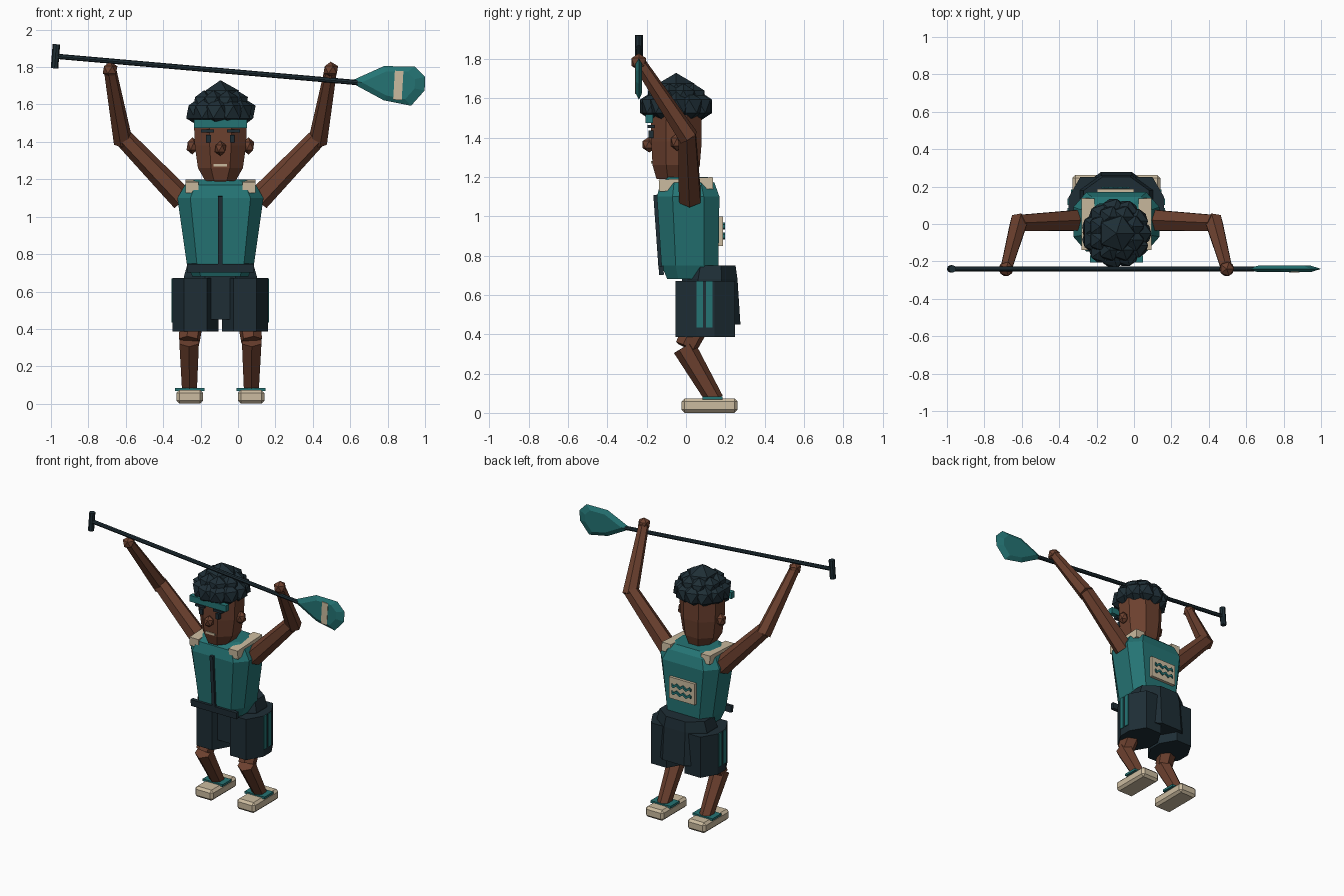
import bpy, bmesh, math
from math import pi, sin, cos
from mathutils import Vector, Matrix

cube = bpy.data.objects.get("Cube")
if cube:
    bpy.data.objects.remove(cube, do_unlink=True)


def material(name, rgb):
    m = bpy.data.materials.new(name)
    m.use_nodes = True
    col = (*rgb, 1)
    m.diffuse_color = col
    bsdf = next(n for n in m.node_tree.nodes if n.type == 'BSDF_PRINCIPLED')
    bsdf.inputs["Base Color"].default_value = col
    return m


TEAL = material("teal", (0.018, 0.175, 0.175))
DARK = material("dark slate", (0.013, 0.027, 0.036))
SKIN = material("brown skin", (0.15, 0.052, 0.028))
CREAM = material("cream", (0.6, 0.5, 0.35))
CX = -0.094  # body centre line


def finish(name, bm, mat):
    bmesh.ops.recalc_face_normals(bm, faces=bm.faces)
    me = bpy.data.meshes.new(name)
    bm.to_mesh(me)
    bm.free()
    me.materials.append(mat)
    ob = bpy.data.objects.new(name, me)
    bpy.context.collection.objects.link(ob)
    return ob


def box(name, loc, size, mat, rot=None, bevel=0):
    bm = bmesh.new()
    bmesh.ops.create_cube(bm, size=1)
    bmesh.ops.scale(bm, vec=size, verts=bm.verts)
    if bevel:
        bmesh.ops.bevel(bm, geom=bm.edges[:], offset=bevel, segments=1, affect='EDGES')
    if rot:
        bm.transform(Matrix.Rotation(*rot))
    bmesh.ops.translate(bm, vec=loc, verts=bm.verts)
    return finish(name, bm, mat)


def ball(name, loc, r, mat, sub=1, scale=(1, 1, 1)):
    bm = bmesh.new()
    bmesh.ops.create_icosphere(bm, subdivisions=sub, radius=r)
    bmesh.ops.scale(bm, vec=scale, verts=bm.verts)
    bmesh.ops.translate(bm, vec=loc, verts=bm.verts)
    return finish(name, bm, mat)


def limb(name, a, b, r1, r2, mat, sides=6):
    a, b = Vector(a), Vector(b)
    bm = bmesh.new()
    bmesh.ops.create_cone(bm, cap_ends=True, segments=sides, radius1=r1, radius2=r2,
                          depth=(b - a).length)
    bm.transform((b - a).to_track_quat('Z', 'Y').to_matrix().to_4x4())
    bmesh.ops.translate(bm, vec=(a + b) / 2, verts=bm.verts)
    return finish(name, bm, mat)


def loft(name, x, rings, mat, k=0.42, ky=0.42):
    """Stack of octagons; each ring is (z, front y, back y, half width)."""
    bm = bmesh.new()
    shape = [(k, -1), (1, -ky), (1, ky), (k, 1), (-k, 1), (-1, ky), (-1, -ky), (-k, -1)]
    loops = []
    for z, y0, y1, hx in rings:
        yc, hy = (y0 + y1) / 2, (y1 - y0) / 2
        loops.append([bm.verts.new((x + u * hx, yc + v * hy, z)) for u, v in shape])
    for lo, hi in zip(loops, loops[1:]):
        for i in range(8):
            j = (i + 1) % 8
            bm.faces.new((lo[i], lo[j], hi[j], hi[i]))
    bm.faces.new(loops[0])
    bm.faces.new(loops[-1])
    return finish(name, bm, mat)


# Torso and its trim
loft("vest", CX, [(0.68, -0.095, 0.13, 0.15), (0.75, -0.125, 0.165, 0.18),
                  (1.1, -0.148, 0.17, 0.23), (1.17, -0.13, 0.145, 0.19),
                  (1.2, -0.09, 0.11, 0.13)], TEAL, 0.7, 0.5)
tilt = (0.07, 4, 'X')
box("zip", (CX, -0.142, 0.92), (0.024, 0.022, 0.38), DARK, tilt)
box("belt", (CX, -0.126, 0.725), (0.358, 0.024, 0.046), DARK, tilt)
loft("neck", CX, [(1.12, -0.1, 0.04, 0.07), (1.26, -0.11, 0.03, 0.07)], SKIN)

# Back badge with two wavy strips
box("back_badge", (CX - 0.005, 0.175, 0.925), (0.2, 0.025, 0.15), CREAM)
for row, z0 in enumerate((0.9, 0.95)):
    bm = bmesh.new()
    pts = [(CX - 0.08 + 0.0125 * i, z0 + 0.009 * sin(i * pi / 2)) for i in range(13)]
    lower = [bm.verts.new((x, 0.189, z - 0.009)) for x, z in pts]
    upper = [bm.verts.new((x, 0.189, z + 0.009)) for x, z in pts]
    faces = [bm.faces.new((lower[i], lower[i + 1], upper[i + 1], upper[i])) for i in range(12)]
    ext = bmesh.ops.extrude_face_region(bm, geom=faces)["geom"]
    bmesh.ops.translate(bm, vec=(0, 0.009, 0), verts=[g for g in ext if isinstance(g, bmesh.types.BMVert)])
    finish(f"badge_wave_{row}", bm, TEAL)

# Head and face
loft("head", CX, [(1.19, -0.15, 0.05, 0.08), (1.26, -0.17, 0.07, 0.12),
                  (1.38, -0.177, 0.08, 0.137), (1.52, -0.177, 0.08, 0.142),
                  (1.6, -0.13, 0.03, 0.1)], SKIN)
ball("nose", (CX, -0.187, 1.365), 0.04, SKIN, 1, (0.85, 1, 1))
box("mouth", (CX, -0.168, 1.275), (0.072, 0.018, 0.014), CREAM)
box("headband", (CX, -0.187, 1.497), (0.285, 0.036, 0.044), TEAL)

# Hair clumps
for ring, (count, radius, z, r) in enumerate(((11, 0.12, 1.56, 0.076), (8, 0.095, 1.61, 0.066))):
    for i in range(count):
        a = 2 * pi * (i + 0.5 * ring) / count
        ball(f"hair_clump_{ring}_{i}", (CX + radius * cos(a), -0.05 + radius * sin(a), z), r, DARK)
ball("hair_top", (CX, -0.05, 1.63), 0.105, DARK, 1, (1.05, 1.05, 0.95))

# Pelvis of the shorts
loft("shorts_seat", CX, [(0.45, -0.02, 0.277, 0.2), (0.68, -0.02, 0.262, 0.195),
                         (0.75, 0.0, 0.252, 0.175)], DARK)

# Paired parts
for side, s in (("left", 1), ("right", -1)):
    def px(d):
        return CX + s * d

    # Face
    box(f"{side}_eye", (px(0.063), -0.178, 1.417), (0.026, 0.026, 0.038), DARK)
    box(f"{side}_eyebrow", (px(0.07), -0.178, 1.457), (0.07, 0.034, 0.016), DARK)
    ball(f"{side}_ear", (px(0.15), -0.045, 1.378), 0.046, SKIN, 1, (0.75, 0.8, 1))

    # Shoulder strap
    box(f"{side}_shoulder_strap", (px(0.153), 0.0, 1.163), (0.07, 0.275, 0.06), CREAM, (0.05, 4, 'X'))

    # Shorts leg with stripes
    loft(f"{side}_shorts_leg", px(0.132), [(0.385, -0.053, 0.25, 0.123),
                                           (0.672, -0.053, 0.25, 0.123)], DARK, 0.5, 0.3)
    for n, y in enumerate((0.07, 0.119)):
        box(f"{side}_shorts_stripe_{n}", (px(0.256), y, 0.553), (0.009, 0.033, 0.235), TEAL)

    # Leg and shoe
    knee = (px(0.167), 0.0, 0.335)
    limb(f"{side}_thigh", (px(0.14), 0.12, 0.58), knee, 0.075, 0.058, SKIN)
    limb(f"{side}_calf", (px(0.167), -0.01, 0.335), (px(0.165), 0.148, 0.065), 0.06, 0.045, SKIN)
    box(f"{side}_shoe", (px(0.164), 0.12, 0.037), (0.142, 0.285, 0.074), CREAM, None, 0.016)
    box(f"{side}_shoe_collar", (px(0.164), 0.135, 0.076), (0.156, 0.1, 0.016), TEAL)

    # Raised arm
    elbow = (px(0.522), 0.005, 1.425)
    hand = (px(0.59), -0.24, 1.785)
    limb(f"{side}_upper_arm", (px(0.2), 0.02, 1.09), elbow, 0.064, 0.05, SKIN)
    limb(f"{side}_forearm", (px(0.52), 0.015, 1.4), hand, 0.052, 0.034, SKIN)
    ball(f"{side}_hand", hand, 0.044, SKIN)

# Paddle shaft and grip
PY = -0.24
limb("paddle_shaft", (-0.976, PY, 1.858), (0.64, PY, 1.717), 0.014, 0.014, DARK, 8)
limb("paddle_grip", (-0.981, PY, 1.793), (-0.971, PY, 1.922), 0.02, 0.02, DARK, 8)

# Paddle blade: thin outline with a raised middle on both faces
outline = [(0.595, 1.722), (0.78, 1.805), (0.945, 1.803), (1.0, 1.747),
           (0.998, 1.675), (0.925, 1.593), (0.78, 1.622)]
centre = Vector((0.82, 1.71))
bm = bmesh.new()
edge = [bm.verts.new((x, PY, z)) for x, z in outline]
for d in (-0.017, 0.017):
    inner = []
    for p in outline:
        q = centre + (Vector(p) - centre) * 0.7
        inner.append(bm.verts.new((q.x, PY + d, q.y)))
    bm.faces.new(inner)
    for i in range(len(edge)):
        j = (i + 1) % len(edge)
        bm.faces.new((edge[i], edge[j], inner[j], inner[i]))
finish("paddle_blade", bm, TEAL)
box("blade_stripe", (0.857, PY - 0.015, 1.702), (0.046, 0.009, 0.155), CREAM, (0.06, 4, 'Y'))
